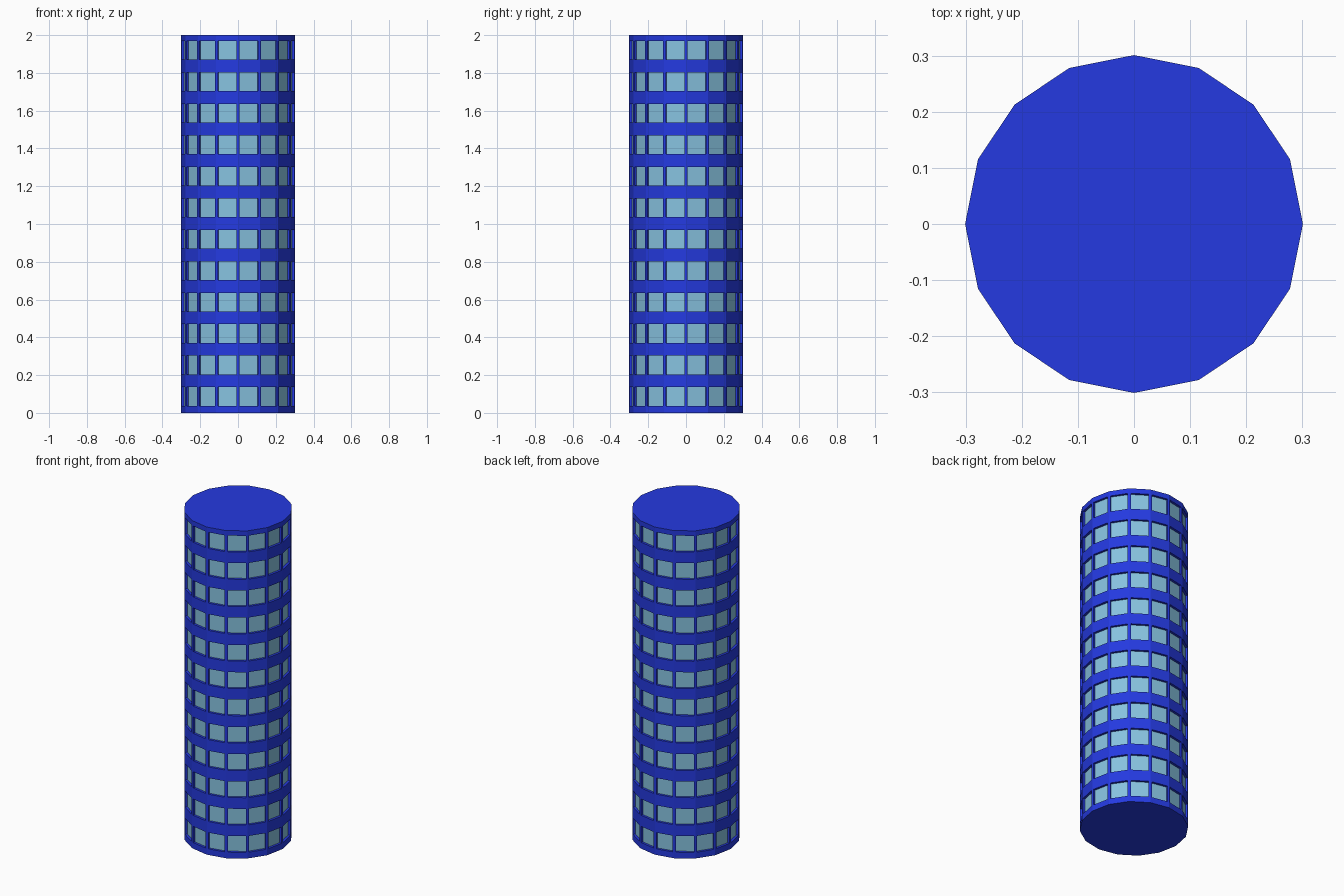
import bpy, bmesh, math

if "Cube" in bpy.data.objects:
    bpy.data.objects.remove(bpy.data.objects["Cube"])

SIDES, RADIUS, HEIGHT, ROWS = 16, 0.301, 2.0, 12
WIN_H, FIRST, MARGIN, DEPTH = 0.099, 0.0865, 0.009, 0.014


def material(name, color):
    m = bpy.data.materials.new(name)
    m.diffuse_color = (*color, 1)
    m.use_nodes = True
    m.node_tree.nodes["Principled BSDF"].inputs["Base Color"].default_value = m.diffuse_color
    return m


blue = material("blue wall", (0.018, 0.042, 0.75))
glass = material("pale blue glass", (0.24, 0.54, 0.74))

# Ring heights: each floor has a window band between two plain bands
half = WIN_H / 2 + MARGIN
levels = [0.0]
for i in range(ROWS):
    c = FIRST + i * HEIGHT / ROWS
    levels += [c - half, c + half]
levels.append(HEIGHT)

# Tower shell with 16 flat sides
bm = bmesh.new()
rings = []
for z in levels:
    rings.append([bm.verts.new((RADIUS * math.cos(2 * math.pi * k / SIDES),
                                RADIUS * math.sin(2 * math.pi * k / SIDES), z))
                  for k in range(SIDES)])
windows = []
for j in range(len(rings) - 1):
    for k in range(SIDES):
        n = (k + 1) % SIDES
        f = bm.faces.new((rings[j][k], rings[j][n], rings[j + 1][n], rings[j + 1][k]))
        if j % 2 == 1:
            windows.append(f)
bm.faces.new(rings[0][::-1])
bm.faces.new(rings[-1])
bm.normal_update()

# Windows: frame each cell, then push the pane straight in
bmesh.ops.inset_individual(bm, faces=windows, thickness=MARGIN, use_even_offset=True)
for f in windows:
    normal = f.normal.copy()
    pane = bmesh.ops.extrude_discrete_faces(bm, faces=[f])["faces"][0]
    for v in pane.verts:
        v.co -= normal * DEPTH
    pane.material_index = 1
bm.normal_update()

mesh = bpy.data.meshes.new("round_tower")
bm.to_mesh(mesh)
bm.free()
mesh.materials.append(blue)
mesh.materials.append(glass)
tower = bpy.data.objects.new("round_tower", mesh)
bpy.context.collection.objects.link(tower)
